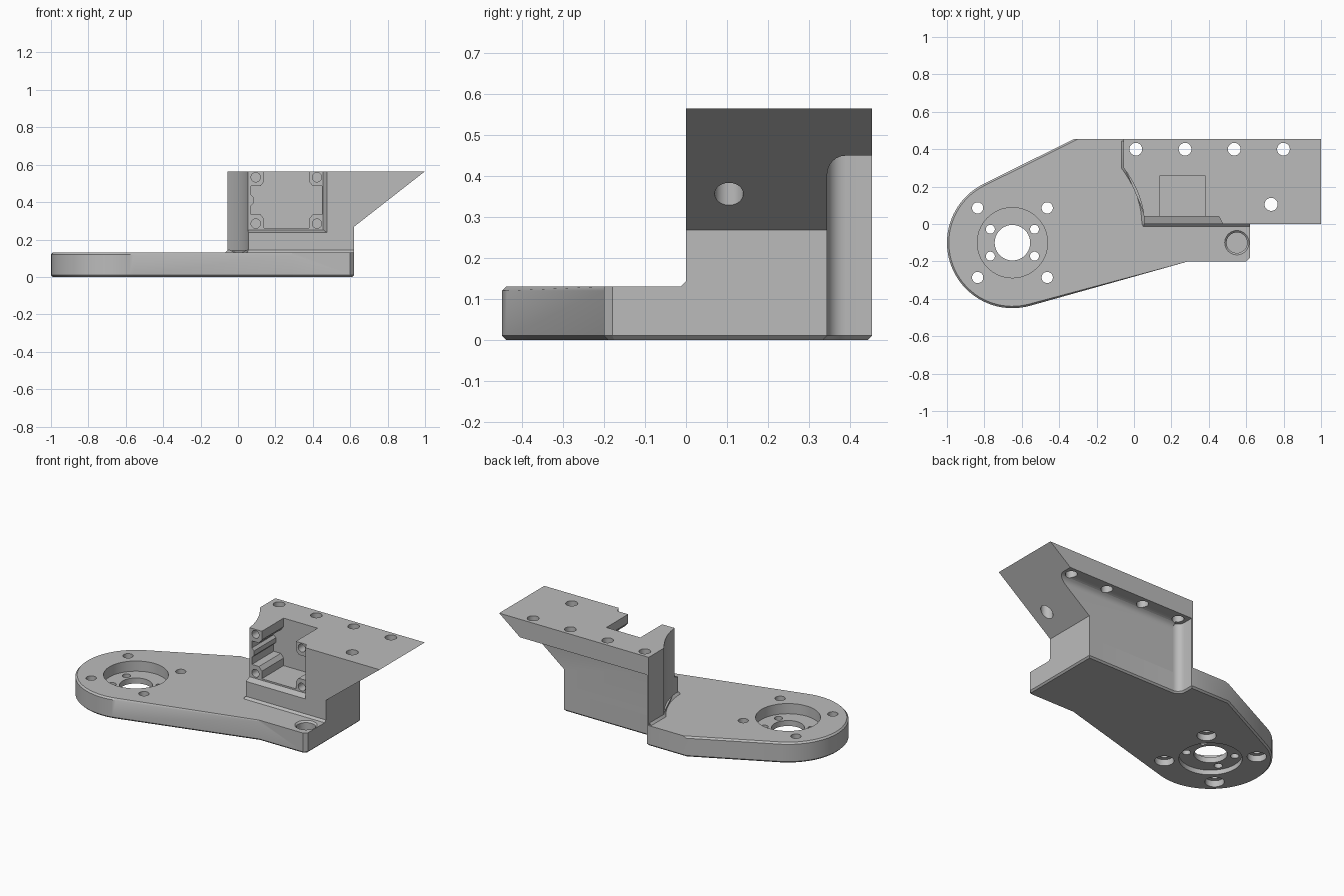
import bpy, bmesh
from math import sin, cos, pi, radians, atan2, acos, hypot

cube = bpy.data.objects.get("Cube")
if cube:
    bpy.data.objects.remove(cube, do_unlink=True)

grey = bpy.data.materials.new("plain grey")
grey.use_nodes = True
grey.diffuse_color = (0.5, 0.5, 0.5, 1)
grey.node_tree.nodes["Principled BSDF"].inputs["Base Color"].default_value = (0.5, 0.5, 0.5, 1)


def loft(name, ring_a, ring_b):
    """Solid between two matching rings of 3D points."""
    bm = bmesh.new()
    a = [bm.verts.new(p) for p in ring_a]
    b = [bm.verts.new(p) for p in ring_b]
    bm.faces.new(a)
    bm.faces.new(b)
    for i in range(len(a)):
        j = (i + 1) % len(a)
        bm.faces.new((a[i], a[j], b[j], b[i]))
    bmesh.ops.recalc_face_normals(bm, faces=bm.faces)
    mesh = bpy.data.meshes.new(name)
    bm.to_mesh(mesh)
    bm.free()
    mesh.materials.append(grey)
    ob = bpy.data.objects.new(name, mesh)
    bpy.context.collection.objects.link(ob)
    return ob


def plan(name, pts, z0, z1):
    return loft(name, [(x, y, z0) for x, y in pts], [(x, y, z1) for x, y in pts])


def front(name, pts, y0, y1):
    return loft(name, [(x, y0, z) for x, z in pts], [(x, y1, z) for x, z in pts])


def circle(cx, cy, r, n=40):
    return [(cx + r * cos(2 * pi * i / n), cy + r * sin(2 * pi * i / n)) for i in range(n)]


def apply(ob, mod):
    bpy.context.view_layer.objects.active = ob
    bpy.ops.object.modifier_apply(modifier=mod.name)


def cut(ob, tool):
    mod = ob.modifiers.new("cut", 'BOOLEAN')
    mod.operation, mod.solver, mod.object = 'DIFFERENCE', 'EXACT', tool
    apply(ob, mod)
    bpy.data.objects.remove(tool, do_unlink=True)


def drill(ob, x, y, r, z0, z1):
    cut(ob, plan("hole", circle(x, y, r), z0, z1))


def tangent(cx, cy, r, p, side):
    dx, dy = p[0] - cx, p[1] - cy
    return atan2(dy, dx) + side * acos(r / hypot(dx, dy))


THICK, TOP = 0.13, 0.565
BACK, WALL, END, LEFT = 0.455, 0.345, 0.62, -0.055
CX, CY, R = -0.65, -0.1, 0.35

# Base plate: round end with tangent sides, stepped in at the back
back_pt, front_pt = (-0.32, BACK), (0.29, -0.2)
a0 = tangent(CX, CY, R, back_pt, 1)
a1 = tangent(CX, CY, R, front_pt, -1) + 2 * pi
arc = [(CX + R * cos(a0 + (a1 - a0) * i / 40), CY + R * sin(a0 + (a1 - a0) * i / 40)) for i in range(41)]
inner_corner = [(-0.045 + 0.045 * (1 - cos(t)), WALL + 0.045 * (1 - sin(t)))
                for t in (radians(90 - 15 * i) for i in range(7))]
outline = arc + [front_pt, (END - 0.02, -0.2), (END, -0.18), (END, WALL)] + inner_corner + [(-0.045, BACK), back_pt]
base = plan("base_plate", outline, 0, THICK)

# Chamfer the lower rim, and the upper rim of the round end only
bm = bmesh.new()
bm.from_mesh(base.data)
rim = [e for e in bm.edges if all(v.co.z < 0.001 for v in e.verts)
       or all(v.co.z > THICK - 0.001 and v.co.x < 0.3 and (v.co.x < -0.3 or v.co.y < 0) for v in e.verts)]
bmesh.ops.bevel(bm, geom=rim, offset=0.01, segments=1, affect='EDGES')
bm.to_mesh(base.data)
bm.free()

# Bearing seat, bolt holes and foot screw hole
drill(base, CX, CY, 0.188, 0.065, 0.2)
drill(base, CX, CY, 0.18, -0.1, 0.03)
drill(base, CX, CY, 0.095, -0.1, 0.2)
for sx in (-1, 1):
    for sy in (-1, 1):
        drill(base, CX + sx * 0.118, CY + sy * 0.072, 0.024, -0.1, 0.2)
        drill(base, CX + sx * 0.186, CY + sy * 0.186, 0.03, -0.1, 0.2)
        drill(base, CX + sx * 0.186, CY + sy * 0.186, 0.055, -0.1, 0.04)
drill(base, 0.55, -0.1, 0.055, 0.03, 0.2)
ring_low = [(x, y, THICK - 0.012) for x, y in circle(0.55, -0.1, 0.053)]
ring_high = [(x, y, THICK + 0.002) for x, y in circle(0.55, -0.1, 0.067)]
cut(base, loft("countersink", ring_low, ring_high))

# Upright block with a curved left side
curve = [(0.055 - 0.11 * (i / 10) ** 2, 0.03 * i) for i in range(11)]
block = plan("upright_block", curve + [(LEFT, BACK), (1, BACK), (1, 0)], THICK, TOP)
cut(block, front("slope", [(END, 0), (END, 0.268), (1, TOP), (1.2, TOP), (1.2, 0)], -0.1, 0.6))

# Rear recess under the flange, rounded at its upper and left inner corners
r = 0.045
roof = [(WALL + r * (1 - sin(t)), 0.45 - r * (1 - cos(t))) for t in (radians(90 - 15 * i) for i in range(7))]
profile = [(WALL, 0), *roof, (0.6, 0.45), (0.6, 0)]
cut(block, loft("rear_recess", [(0, y, z) for y, z in profile], [(1.2, y, z) for y, z in profile]))
cut(block, plan("recess_end", inner_corner + [(-0.045, 0.6), (0.002, 0.6), (0.002, WALL)], 0, 0.45))

# Front socket: shallow flared frame, then a deep cavity between corner bosses
cut(block, loft("frame",
                [(0.0, -0.01, 0.235), (0.48, -0.01, 0.235), (0.48, -0.01, 0.7), (0.0, -0.01, 0.7)],
                [(0.0, 0.04, 0.252), (0.455, 0.04, 0.252), (0.455, 0.04, 0.7), (0.0, 0.04, 0.7)]))
cavity = [(0.14, 0.7), (0.14, 0.51), (0.12, 0.485), (0.07, 0.485), (0.07, 0.44), (0.085, 0.425),
          (0.085, 0.395), (0.07, 0.38), (0.07, 0.335), (0.12, 0.335), (0.14, 0.31), (0.14, 0.262),
          (0.38, 0.262), (0.38, 0.31), (0.4, 0.335), (0.448, 0.335), (0.448, 0.485), (0.4, 0.485),
          (0.38, 0.51), (0.38, 0.7)]
cut(block, front("cavity", cavity, -0.02, 0.26))
for x in (0.095, 0.422):
    for z in (0.285, 0.533):
        cut(block, front("boss_hole", circle(x, z, 0.025, 24), -0.02, 0.2))

# Vertical holes through the flange
for i in range(4):
    drill(block, 0.01 + i * 0.263, 0.4, 0.034, 0.3, 0.7)
drill(block, 0.733, 0.105, 0.035, 0.2, 0.7)

# Small sloped foot where the block meets the plate
f = 0.013
inside = [(0.0, 0.42), (0.1, 0.3), (END, 0.3)]
low = [(END, -f), (0.05, -f)] + [(x - f, y) for x, y in curve] + [(LEFT - f, BACK - 0.01), (LEFT + 0.005, BACK - 0.01)]
high = [(END, 0), (0.055, 0)] + curve + [(LEFT, BACK - 0.01), (LEFT + 0.005, BACK - 0.01)]
inner = [(-0.05, 0.3), (0.07, 0.02), (END, 0.02)]
loft("block_foot", [(x, y, THICK) for x, y in low + inner], [(x, y, THICK + f) for x, y in high + inner])

# Smooth the round surfaces and keep the edges crisp
for ob in bpy.context.collection.objects:
    if ob.type == 'MESH':
        bpy.ops.object.select_all(action='DESELECT')
        ob.select_set(True)
        bpy.context.view_layer.objects.active = ob
        bpy.ops.object.shade_smooth_by_angle(angle=radians(30))
